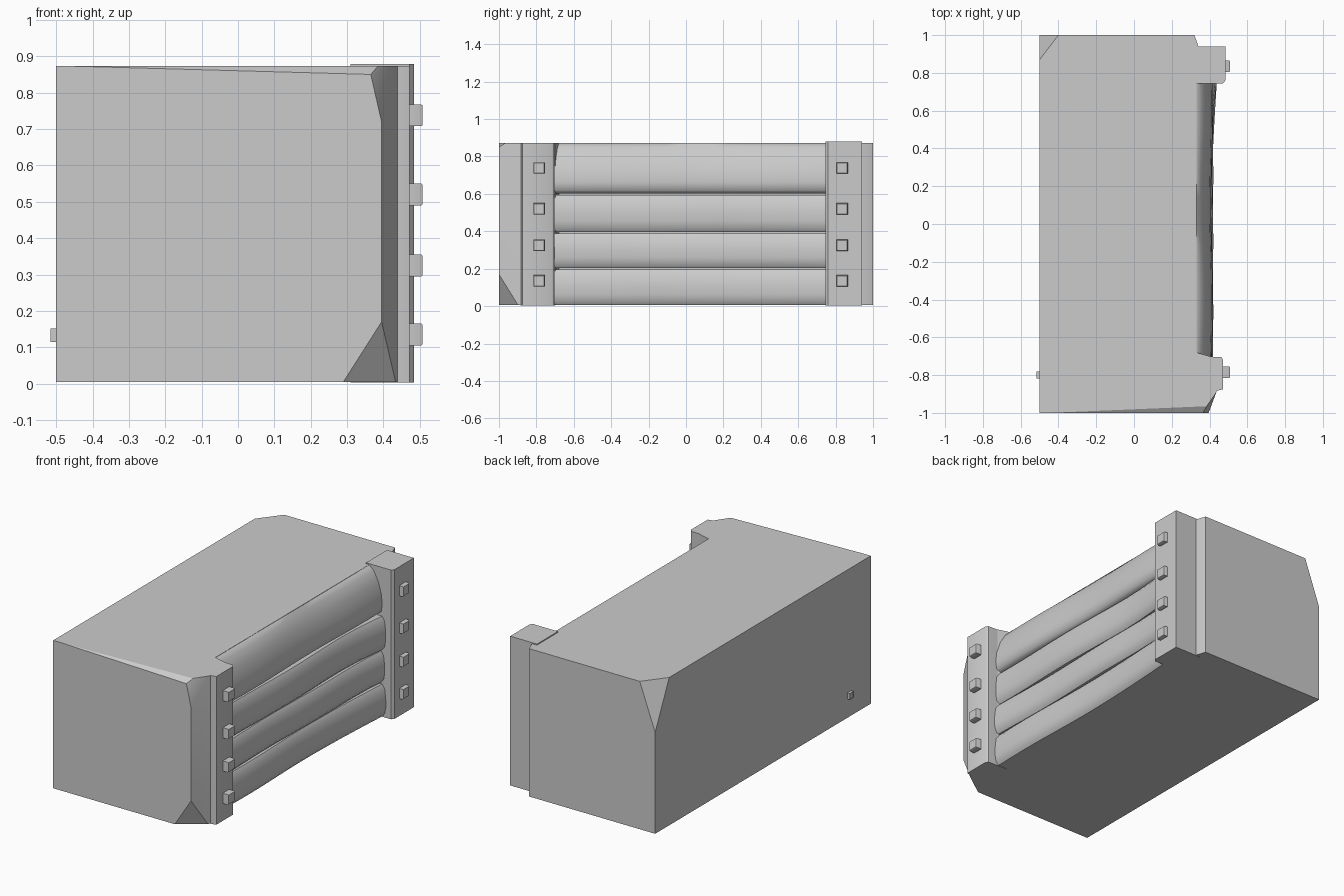
import bpy, bmesh, math
from mathutils import Vector

if "Cube" in bpy.data.objects:
    bpy.data.objects.remove(bpy.data.objects["Cube"])

grey = bpy.data.materials.new("plain grey")
grey.diffuse_color = (0.6, 0.6, 0.6, 1)
grey.use_nodes = True
grey.node_tree.nodes["Principled BSDF"].inputs["Base Color"].default_value = grey.diffuse_color


def finish(bm, name, angle=40):
    bmesh.ops.recalc_face_normals(bm, faces=bm.faces[:])
    me = bpy.data.meshes.new(name)
    bm.to_mesh(me)
    bm.free()
    me.materials.append(grey)
    ob = bpy.data.objects.new(name, me)
    bpy.context.collection.objects.link(ob)
    bpy.context.view_layer.objects.active = ob
    ob.select_set(True)
    bpy.ops.object.shade_smooth_by_angle(angle=math.radians(angle))
    ob.select_set(False)
    return ob


def loft(rings):
    """Closed solid through rings with equal point counts."""
    bm = bmesh.new()
    loops = [[bm.verts.new(p) for p in ring] for ring in rings]
    n = len(loops[0])
    for a, b in zip(loops, loops[1:]):
        for i in range(n):
            j = (i + 1) % n
            bm.faces.new((a[i], a[j], b[j], b[i]))
    bm.faces.new(loops[0])
    bm.faces.new(loops[-1][::-1])
    bmesh.ops.recalc_face_normals(bm, faces=bm.faces[:])
    return bm


def cut_corner(bm, a, b, c):
    """Slice off the corner outside the plane through three points."""
    a, b, c = Vector(a), Vector(b), Vector(c)
    no = (b - a).cross(c - a).normalized()
    if no.dot(Vector((0, 0, 0.44)) - a) > 0:
        no = -no
    res = bmesh.ops.bisect_plane(bm, geom=bm.verts[:] + bm.edges[:] + bm.faces[:],
                                 plane_co=a, plane_no=no, clear_outer=True)
    edges = [e for e in res["geom_cut"] if isinstance(e, bmesh.types.BMEdge)]
    bmesh.ops.holes_fill(bm, edges=edges, sides=0)


# Main block, its plan recessed between the two posts
plan = [(-.5, -1), (.395, -1), (.44, -.88), (.40, -.70), (.33, -.68),
        (.33, .76), (.345, .93), (.32, 1), (-.5, 1)]
bm = loft([[(x, y, z) for x, y in plan] for z in (.005, .873)])
cut_corner(bm, (-.4, 1, .873), (-.5, .87, .873), (-.5, 1, .60))
cut_corner(bm, (.29, -1, .005), (.395, -1, .17), (.43, -.90, .005))
cut_corner(bm, (.36, -1, .873), (.395, -1, .72), (.43, -.90, .873))
cut_corner(bm, (-.45, -1, .873), (.38, -1, .85), (.38, -.965, .873))
finish(bm, "main_block", 30)

# Four bowed boards, the top one rounded back into the lid
boards = [(.005, .195), (.203, .388), (.396, .593), (.603, .873)]
for k, (lo, hi) in enumerate(boards):
    h = hi - lo
    if k == 3:
        prof = [(.31, lo), (.385, lo), (.405, lo + .015), (.412, lo + .06),
                (.405, lo + .12), (.385, hi - .08), (.355, hi - .025), (.328, hi), (.31, hi)]
    else:
        prof = [(.31, lo), (.392, lo), (.408, lo + .02), (.415, lo + .3 * h),
                (.415, lo + .55 * h), (.408, hi - .025), (.392, hi), (.31, hi)]
    rings = []
    for s in range(13):
        t = s / 12
        flare = .022 * max(0, (t - .7) / .3) ** 2 if k < 3 else 0
        wave = .005 * math.sin(t * 9 + k * 2)
        rings.append([(x + (flare + wave) * (x > .35), -.72 + 1.48 * t, z) for x, z in prof])
    finish(loft(rings), f"board_{k + 1}", 45)


# Upright posts with slightly rounded inner edges
def post(name, outline, top):
    finish(loft([[(x, y, z) for x, y in outline] for z in (.003, top)]), name, 35)


post("front_post", [(.33, -.88), (.43, -.885), (.472, -.875), (.472, -.72),
                    (.462, -.705), (.36, -.70), (.33, -.70)], .873)
post("back_post", [(.31, .94), (.484, .94), (.484, .76), (.472, .745), (.34, .745), (.31, .745)], .879)


# Square bolt heads
def bolt(name, x0, x1, y, z, r=.03):
    bm = loft([[(x, y + a * r * f, z + b * r * f) for a, b in ((-1, -1), (1, -1), (1, 1), (-1, 1))]
               for x, f in ((x0, 1), (x1 - .004, 1), (x1, .9))])
    finish(bm, name, 40)


for i, z in enumerate((.135, .325, .52, .738)):
    bolt(f"front_bolt_{i + 1}", .45, .508, -.785, z)
    bolt(f"back_bolt_{i + 1}", .46, .508, .835, z)
bolt("rear_side_bolt", -.49, -.512, -.80, .133, .018)
